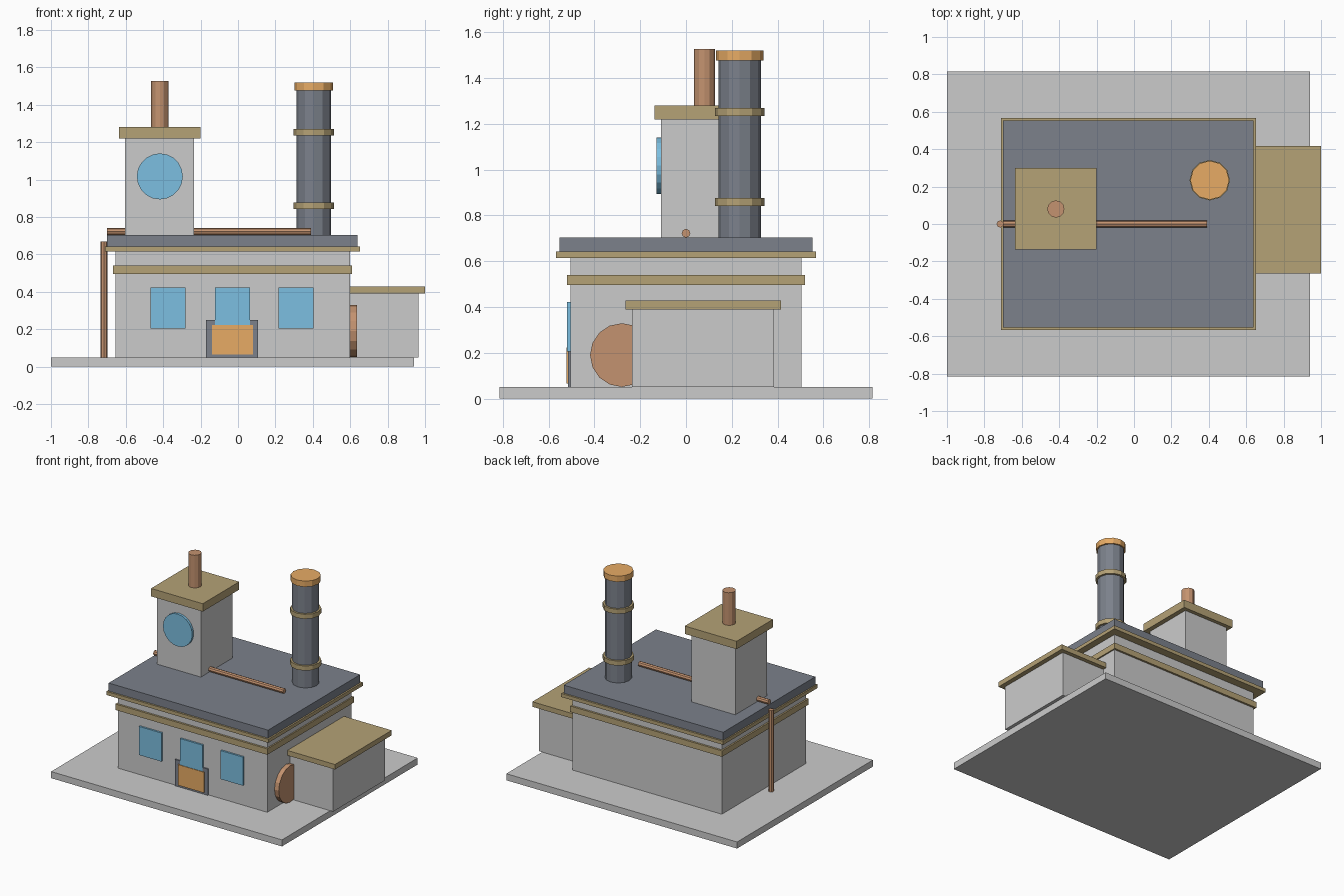
import bpy
from math import pi

if "Cube" in bpy.data.objects:
    bpy.data.objects.remove(bpy.data.objects["Cube"])


def material(name, rgb):
    m = bpy.data.materials.new(name)
    m.diffuse_color = (*rgb, 1)
    m.use_nodes = True
    m.node_tree.nodes["Principled BSDF"].inputs["Base Color"].default_value = m.diffuse_color
    return m


SLATE = material("slate", (0.20, 0.22, 0.26))
BRASS = material("brass", (0.46, 0.36, 0.18))
COPPER = material("copper", (0.55, 0.29, 0.16))
GLASS = material("glass", (0.20, 0.52, 0.75))
GLOW = material("glow", (0.80, 0.41, 0.13))


def finish(name, mat):
    o = bpy.context.object
    o.name = name
    if mat:
        o.data.materials.append(mat)
    return o


def box(name, x, y, z, mat=None):
    """Box from (min, max) ranges."""
    r = (x, y, z)
    bpy.ops.mesh.primitive_cube_add(size=1, location=[(a + b) / 2 for a, b in r])
    o = finish(name, mat)
    o.scale = [b - a for a, b in r]
    bpy.ops.object.transform_apply(location=False, rotation=False, scale=True)
    return o


def cyl(name, centre, radius, depth, sides, mat, axis="z"):
    rot = {"x": (0, pi / 2, 0), "y": (pi / 2, 0, 0), "z": (0, 0, 0)}[axis]
    bpy.ops.mesh.primitive_cylinder_add(vertices=sides, radius=radius, depth=depth,
                                        location=centre, rotation=rot)
    return finish(name, mat)


# Base slab and main hall
box("base_slab", (-1, 0.94), (-0.815, 0.815), (0, 0.05))
box("main_hall", (-0.655, 0.6), (-0.505, 0.505), (0.05, 0.64))
box("wall_band", (-0.667, 0.61), (-0.52, 0.52), (0.495, 0.54), BRASS)
box("cornice", (-0.71, 0.652), (-0.567, 0.567), (0.615, 0.642), BRASS)
box("roof", (-0.70, 0.64), (-0.553, 0.553), (0.64, 0.703), SLATE)

# Front windows and door
for i, x in enumerate((-0.375, -0.03, 0.31)):
    box(f"window_{i + 1}", (x - 0.094, x + 0.094), (-0.519, -0.5), (0.205, 0.422), GLASS)
box("door_frame", (-0.17, 0.107), (-0.515, -0.5), (0.05, 0.25), SLATE)
box("door", (-0.14, 0.08), (-0.523, -0.5), (0.065, 0.222), GLOW)

# Clock tower
box("tower", (-0.605, -0.235), (-0.11, 0.272), (0.70, 1.22))
box("tower_cap", (-0.635, -0.20), (-0.137, 0.30), (1.22, 1.28), BRASS)
cyl("tower_disc", (-0.418, -0.116, 1.017), 0.123, 0.024, 20, GLASS, "y")
cyl("tower_pipe", (-0.418, 0.08, 1.403), 0.046, 0.25, 12, COPPER)

# Smokestack with rings
SX, SY = 0.405, 0.234
cyl("smokestack", (SX, SY, 1.095), 0.093, 0.79, 12, SLATE)
for i, z in enumerate((0.859, 1.252)):
    cyl(f"stack_ring_{i + 1}", (SX, SY, z), 0.108, 0.035, 12, BRASS)
cyl("stack_cap", (SX, SY, 1.498), 0.104, 0.044, 12, GLOW)

# Side annex and wheel
box("annex", (0.59, 0.965), (-0.235, 0.385), (0.05, 0.39))
box("annex_roof", (0.57, 1.0), (-0.264, 0.416), (0.39, 0.428), BRASS)
cyl("side_wheel", (0.613, -0.28, 0.19), 0.139, 0.045, 16, COPPER, "x")

# Copper pipes
cyl("roof_pipe", (-0.155, 0, 0.722), 0.019, 1.09, 8, COPPER, "x")
cyl("down_pipe", (-0.716, 0, 0.36), 0.019, 0.62, 8, COPPER)
